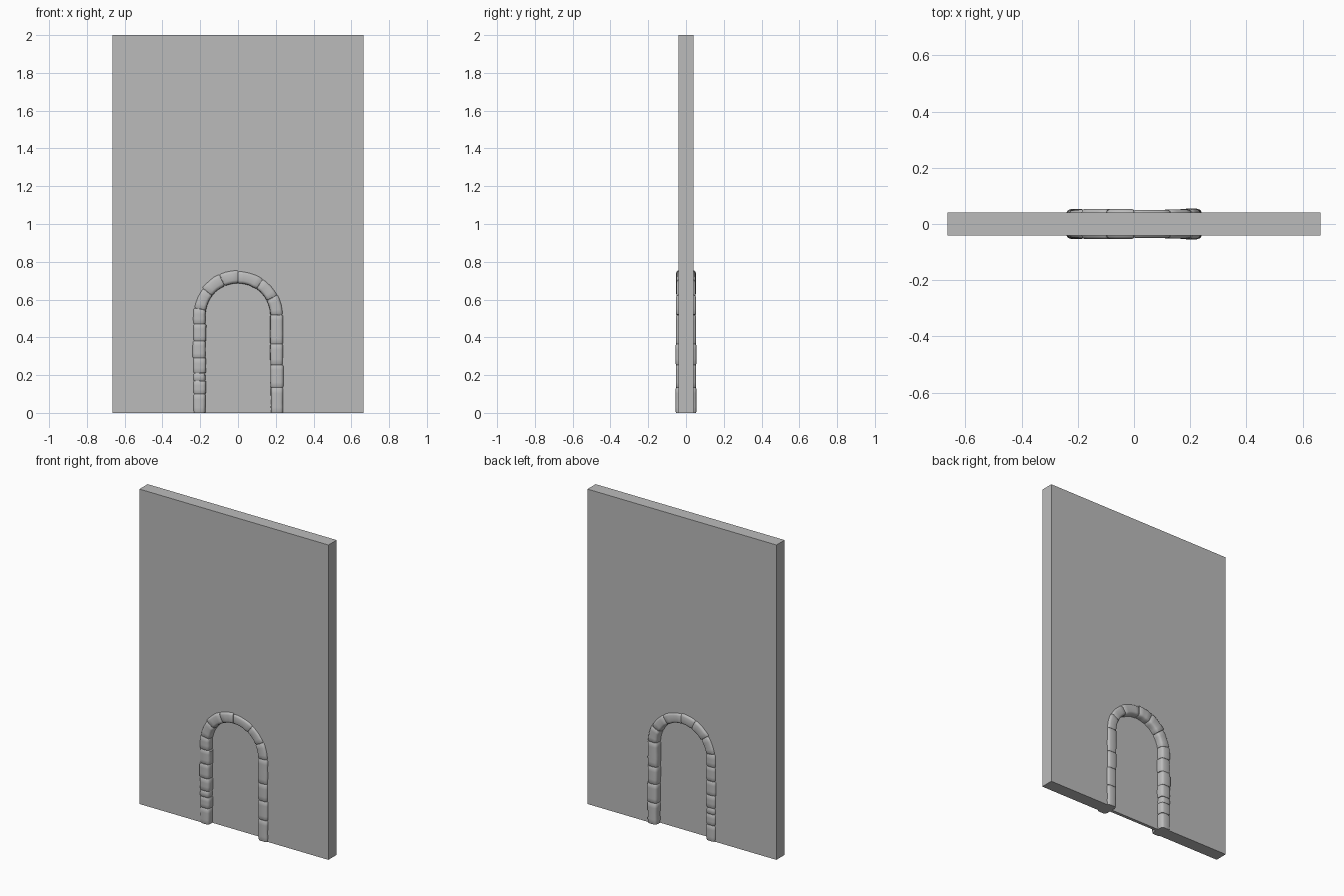
import bpy, bmesh, math, random

random.seed(4)
cube = bpy.data.objects.get("Cube")
if cube:
    bpy.data.objects.remove(cube, do_unlink=True)

SPRING, RADIUS = 0.515, 0.205        # arch spring height, centreline radius
ARC = math.pi * RADIUS
TOTAL = 2 * SPRING + ARC


def material(name, value):
    mat = bpy.data.materials.new(name)
    mat.use_nodes = True
    colour = (value, value, value, 1)
    mat.diffuse_color = colour
    mat.node_tree.nodes["Principled BSDF"].inputs["Base Color"].default_value = colour
    return mat


grey = material("plain grey", 0.5)


def finish(name, bm):
    bmesh.ops.recalc_face_normals(bm, faces=bm.faces)
    mesh = bpy.data.meshes.new(name)
    bm.to_mesh(mesh)
    bm.free()
    mesh.materials.append(grey)
    obj = bpy.data.objects.new(name, mesh)
    bpy.context.collection.objects.link(obj)
    return obj


def slab(name, outline, half):
    """Extrude an x-z outline through the depth, centred on y = 0."""
    bm = bmesh.new()
    face = bm.faces.new([bm.verts.new((x, -half, z)) for x, z in outline])
    extruded = bmesh.ops.extrude_face_region(bm, geom=[face])["geom"]
    moved = [v for v in extruded if isinstance(v, bmesh.types.BMVert)]
    bmesh.ops.translate(bm, verts=moved, vec=(0, 2 * half, 0))
    return finish(name, bm)


def arch_point(s, offset=0.0):
    """Point at length s along the doorway, offset outward."""
    r = RADIUS + offset
    if s < SPRING:
        return -r, s
    if s > SPRING + ARC:
        return r, TOTAL - s
    a = math.pi - (s - SPRING) / RADIUS
    return r * math.cos(a), SPRING + r * math.sin(a)


# Wall with the doorway cut out, and the thin panel set back inside it
opening = [arch_point(0)]
opening += [arch_point(SPRING + ARC * i / 24) for i in range(25)]
opening += [arch_point(TOTAL)]
W = 0.664
slab("wall", [(-W, 0), (-W, 2), (W, 2), (W, 0)] + opening[::-1], 0.041)
slab("recessed_panel", opening, 0.01)


def power(v):
    return math.copysign(abs(v) ** 0.4, v)


def stone(name, start, end):
    """One worn block swept along the doorway."""
    bm = bmesh.new()
    rings, sides = [], 16
    width = 0.034 + random.uniform(-0.002, 0.002)
    depth = 0.053 + random.uniform(-0.002, 0.002)
    shift = random.uniform(-0.002, 0.002)
    edge = 0.006
    steps = max(2, round((end - start) / 0.025))
    stations = [(start + 0.0005, 0.93)]
    for i in range(steps + 1):
        stations.append((start + edge + (end - start - 2 * edge) * i / steps, 1))
    stations.append((end - 0.0005, 0.93))
    if start == 0:
        stations[0] = (0, 0.95)
    if end == TOTAL:
        stations[-1] = (TOTAL, 0.95)
    for s, scale in stations:
        wobble = scale * random.uniform(0.97, 1.03)
        ring = []
        for k in range(sides):
            a = math.tau * (k + 0.5) / sides
            x, z = arch_point(s, shift + width * wobble * power(math.cos(a)))
            ring.append(bm.verts.new((x, depth * scale * power(math.sin(a)), z)))
        rings.append(ring)
    for a, b in zip(rings, rings[1:]):
        for k in range(sides):
            j = (k + 1) % sides
            bm.faces.new((a[k], a[j], b[j], b[k]))
    bm.faces.new(rings[0])
    bm.faces.new(rings[-1])
    obj = finish(name, bm)
    bpy.ops.object.select_all(action="DESELECT")
    obj.select_set(True)
    bpy.context.view_layer.objects.active = obj
    bpy.ops.object.shade_smooth_by_angle(angle=math.radians(40))


# Stone surround, from the foot of one jamb over the arch to the other
joints = [0, 0.1, 0.17, 0.21, 0.29, 0.38, 0.47, 0.55, 0.65, 0.75, 0.837,
          0.96, 1.06, 1.155, 1.31, 1.42, 1.54, TOTAL]
for i, (start, end) in enumerate(zip(joints, joints[1:])):
    stone(f"arch_stone_{i + 1}", start, end)
